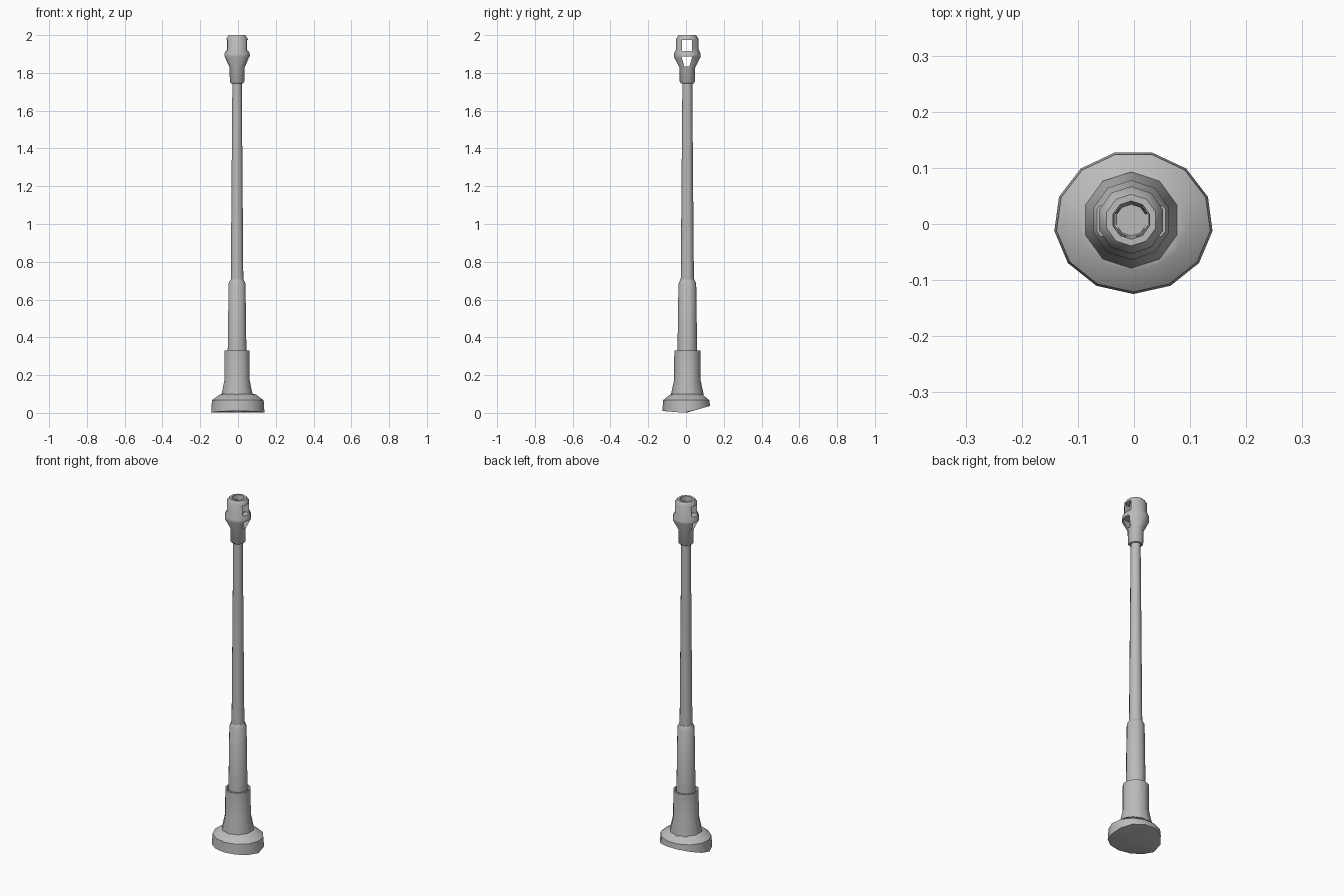
import bpy, bmesh, math
from mathutils import Vector

cube = bpy.data.objects.get("Cube")
if cube:
    bpy.data.objects.remove(cube, do_unlink=True)

AXIS = (-0.005, 0.007)   # centre line of the tube

metal = bpy.data.materials.new("plain grey metal")
metal.use_nodes = True
GREY = (0.5, 0.5, 0.5, 1)
metal.diffuse_color = GREY
metal.node_tree.nodes["Principled BSDF"].inputs["Base Color"].default_value = GREY


def finish(name, bm):
    bmesh.ops.recalc_face_normals(bm, faces=bm.faces)
    mesh = bpy.data.meshes.new(name)
    bm.to_mesh(mesh)
    bm.free()
    mesh.materials.append(metal)
    obj = bpy.data.objects.new(name, mesh)
    bpy.context.collection.objects.link(obj)
    return obj


def smooth(obj):
    bpy.ops.object.select_all(action="DESELECT")
    obj.select_set(True)
    bpy.context.view_layer.objects.active = obj
    bpy.ops.object.shade_smooth_by_angle(angle=math.radians(40))


def lathe(name, profile, sides=10, start=90, centre=AXIS, squash=1.0):
    """Closed turned solid from (radius, height) pairs, capped at both ends."""
    bm = bmesh.new()
    rings = []
    for r, z in profile:
        ring = []
        for i in range(sides):
            a = math.radians(start) + math.tau * i / sides
            ring.append(bm.verts.new((centre[0] + r * math.cos(a),
                                      centre[1] + r * squash * math.sin(a), z)))
        rings.append(ring)
    for lo, hi in zip(rings, rings[1:]):
        for i in range(sides):
            j = (i + 1) % sides
            bm.faces.new((lo[i], lo[j], hi[j], hi[i]))
    tip = bm.verts.new((*centre, profile[0][1]))
    for i in range(sides):
        bm.faces.new((rings[0][i], tip, rings[0][(i + 1) % sides]))
    bm.faces.new(rings[-1])
    return finish(name, bm)


# Foot: wide thirteen-sided knob whose underside lifts towards the back
foot = lathe("foot", [(0.142, 0), (0.138, 0.067), (0.096, 0.098), (0.08, 0.1)],
             sides=13, start=-90, centre=(-0.001, 0.003), squash=0.9)
for v in foot.data.vertices:
    if v.co.z < 0.01:
        v.co.z = 0.29 * v.co.y if v.co.y > 0 else -0.08 * v.co.y
smooth(foot)

# Collar: flared sleeve with an open rim around the tube
smooth(lathe("collar", [(0.086, 0.09), (0.086, 0.1), (0.07, 0.175), (0.069, 0.33),
                        (0.06, 0.33), (0.055, 0.315)]))

# Tube: thick lower part, chamfered step, long thin upper part
smooth(lathe("lower_tube", [(0.052, 0.2), (0.052, 0.33), (0.047, 0.685), (0.036, 0.707)]))
smooth(lathe("upper_tube", [(0.035, 0.69), (0.026, 1.76)]))

# Head: flared tip with a tapered bore
head = lathe("head", [(0.034, 1.745), (0.04, 1.752), (0.042, 1.83), (0.071, 1.885),
                      (0.071, 1.9), (0.06, 1.925), (0.06, 1.98), (0.046, 2.0),
                      (0.034, 2.0), (0.031, 1.885), (0.028, 1.832)])


def side_port(name, outline):
    """Prism running through the head from side to side."""
    bm = bmesh.new()
    face = bm.faces.new([bm.verts.new((-0.2, AXIS[1] + y, z)) for y, z in outline])
    out = bmesh.ops.extrude_face_region(bm, geom=[face])
    moved = [v for v in out["geom"] if isinstance(v, bmesh.types.BMVert)]
    bmesh.ops.translate(bm, verts=moved, vec=Vector((0.4, 0, 0)))
    return finish(name, bm)


# Side ports: square one above the flange, tapered one below
ports = [
    side_port("upper_port_cutter", [(-0.029, 1.916), (0.025, 1.916), (0.025, 1.975), (-0.029, 1.975)]),
    side_port("lower_port_cutter", [(-0.016, 1.834), (0.011, 1.834), (0.026, 1.886), (-0.031, 1.886)]),
]
bpy.context.view_layer.objects.active = head
for port in ports:
    mod = head.modifiers.new("port", "BOOLEAN")
    mod.operation = "DIFFERENCE"
    mod.solver = "EXACT"
    mod.object = port
    bpy.ops.object.modifier_apply(modifier=mod.name)
    bpy.data.objects.remove(port, do_unlink=True)
smooth(head)
